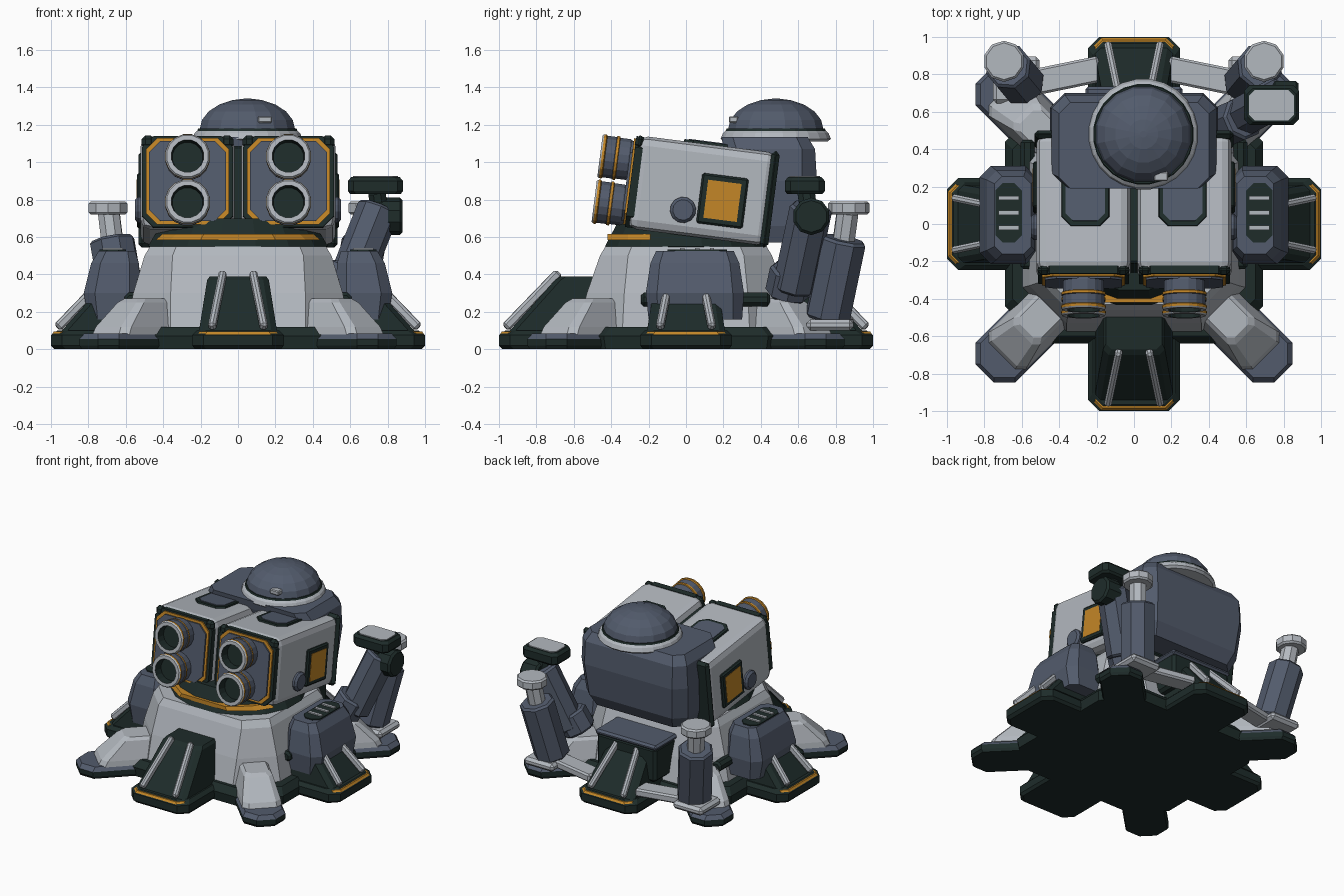
import bpy, bmesh
from math import radians, cos, sin, pi
from mathutils import Matrix, Vector

if "Cube" in bpy.data.objects:
    bpy.data.objects.remove(bpy.data.objects["Cube"])


def material(name, *rgb):
    m = bpy.data.materials.new(name)
    m.use_nodes = True
    m.diffuse_color = (*rgb, 1)
    m.node_tree.nodes["Principled BSDF"].inputs["Base Color"].default_value = (*rgb, 1)
    return m


LIGHT = material("light grey", 0.45, 0.48, 0.52)
SLATE = material("slate blue", 0.085, 0.105, 0.15)
DARK = material("dark green", 0.013, 0.025, 0.023)
ORANGE = material("orange", 0.55, 0.24, 0.02)
I = Matrix.Identity(4)


def finish(name, bm, mats, M=I):
    bm.transform(M)
    bmesh.ops.recalc_face_normals(bm, faces=bm.faces)
    me = bpy.data.meshes.new(name)
    bm.to_mesh(me)
    bm.free()
    for m in mats:
        me.materials.append(m)
    ob = bpy.data.objects.new(name, me)
    bpy.context.collection.objects.link(ob)
    return ob


def box(name, c, size, mat, bevel=0.0, M=I, seg=1):
    bm = bmesh.new()
    bmesh.ops.create_cube(bm, size=1, matrix=Matrix.Translation(c) @ Matrix.Diagonal((*size, 1)))
    if bevel:
        bmesh.ops.bevel(bm, geom=bm.edges[:], offset=bevel, segments=seg, affect='EDGES', profile=0.5)
    return finish(name, bm, [mat], M)


def rect(x0, x1, y0, y1, c):
    """Rectangle outline with cut corners."""
    return [(x0 + c, y0), (x1 - c, y0), (x1, y0 + c), (x1, y1 - c),
            (x1 - c, y1), (x0 + c, y1), (x0, y1 - c), (x0, y0 + c)]


def loft(name, levels, mat, M=I):
    """Skin through outlines stacked in z."""
    bm = bmesh.new()
    rings = [[bm.verts.new((x, y, z)) for x, y in pts] for z, pts in levels]
    n = len(rings[0])
    for a, b in zip(rings, rings[1:]):
        for i in range(n):
            j = (i + 1) % n
            bm.faces.new((a[i], a[j], b[j], b[i]))
    bm.faces.new(rings[0])
    bm.faces.new(rings[-1])
    return finish(name, bm, [mat], M)


def lathe(name, profile, mats, sides=16, M=I):
    """Spin (radius, height, material) points about z; ends are capped."""
    bm = bmesh.new()
    rings = [[bm.verts.new((r * cos(2 * pi * (i + .5) / sides), r * sin(2 * pi * (i + .5) / sides), h))
              for i in range(sides)] for r, h, _ in profile]
    for k, (a, b) in enumerate(zip(rings, rings[1:])):
        for i in range(sides):
            j = (i + 1) % sides
            bm.faces.new((a[i], a[j], b[j], b[i])).material_index = profile[k + 1][2]
    bm.faces.new(rings[0]).material_index = profile[0][2]
    bm.faces.new(rings[-1]).material_index = profile[-1][2]
    return finish(name, bm, mats, M)


def tube(name, a, b, r, mat, sides=8, M=I, bevel=0.015):
    a, b = Vector(a), Vector(b)
    L = (b - a).length
    T = Matrix.Translation(a) @ (b - a).to_track_quat('Z', 'Y').to_matrix().to_4x4()
    prof = [(r - bevel, 0, 0), (r, bevel, 0), (r, L - bevel, 0), (r - bevel, L, 0)]
    return lathe(name, prof, [mat], sides, M @ T)


def beam(name, a, b, w, h, mat, M=I):
    """Square bar between two points."""
    a, b = Vector(a), Vector(b)
    T = Matrix.Translation((a + b) / 2) @ (b - a).to_track_quat('Y', 'Z').to_matrix().to_4x4()
    return box(name, (0, 0, 0), (w, (b - a).length, h), mat, 0.012, M @ T)


# Ground plate and pedestal
loft("ground_plate", [(0, rect(-.68, .68, -.63, .63, .2)), (.07, rect(-.69, .69, -.64, .64, .2)),
                      (.12, rect(-.65, .65, -.6, .6, .2))], DARK)
loft("pedestal", [(.1, rect(-.6, .6, -.58, .58, .24)), (.3, rect(-.56, .56, -.53, .53, .2)),
                  (.5, rect(-.5, .5, -.46, .46, .15)), (.55, rect(-.47, .47, -.43, .43, .14))], LIGHT)

# Eight feet: four large dark ones and four diagonal ones
for k in range(4):
    R = Matrix.Rotation(k * pi / 2, 4, 'Z')
    loft("main_foot", [(0, rect(-.23, .23, -.98, -.4, .06)), (.02, rect(-.245, .245, -1, -.4, .06)),
                       (.075, rect(-.245, .245, -1, -.4, .06)), (.1, rect(-.22, .22, -.965, -.4, .06))], DARK, R)
    loft("foot_stripe", [(.08, rect(-.215, .215, -.995, -.88, .04)),
                         (.094, rect(-.205, .205, -.985, -.88, .04))], ORANGE, R)
    loft("foot_hood", [(.09, rect(-.21, .21, -.95, -.4, .03)), (.37, rect(-.165, .165, -.7, -.4, .03)),
                       (.39, rect(-.15, .15, -.67, -.4, .03))], DARK, R)
    for s in (1, -1):
        beam("hood_rail", (s * .14, -.965, .115), (s * .08, -.68, .41), .04, .05, LIGHT, R)
    D = Matrix.Rotation(k * pi / 2 + pi / 4, 4, 'Z')
    loft("corner_foot", [(0, rect(-.14, .14, -1.12, -.5, .08)), (.02, rect(-.15, .15, -1.13, -.5, .08)),
                         (.055, rect(-.15, .15, -1.13, -.5, .08))], DARK, D)
    loft("corner_foot_top", [(.055, rect(-.15, .15, -1.13, -.5, .08)),
                             (.085, rect(-.13, .13, -1.11, -.5, .08))], SLATE, D)
    loft("corner_hood", [(.08, rect(-.14, .14, -1, -.5, .04)), (.12, rect(-.135, .135, -.98, -.5, .04)),
                         (.25, rect(-.1, .1, -.84, -.5, .03)), (.27, rect(-.08, .08, -.81, -.5, .03))], LIGHT, D)

# Rear locker
box("rear_locker", (0, .58, .29), (.5, .3, .26), DARK, .02)
box("rear_locker_lid", (0, .58, .425), (.52, .31, .04), SLATE, .015)

# Turntable
lathe("turntable", [(.47, .54, 0), (.49, .55, 0), (.47, .585, 0), (.4, .7, 0)], [DARK], 16,
      Matrix.Diagonal((1, .9, 1, 1)))
orange_arc = [(-.44, -.19), (-.36, -.31), (-.2, -.42), (.2, -.42), (.36, -.31), (.44, -.19)]
loft("turntable_stripe", [(.585, orange_arc), (.615, [(x * .92, y) for x, y in orange_arc])], ORANGE)

# Side pods with vents, pivots, and rear canisters
for s in (1, -1):
    S = Matrix.Diagonal((s, 1, 1, 1))
    loft("side_pod", [(.16, rect(.5, .8, -.2, .3, .05)), (.3, rect(.52, .825, -.215, .31, .06)),
                      (.46, rect(.53, .785, -.19, .285, .05)), (.525, rect(.55, .745, -.16, .255, .04))], SLATE, S)
    loft("pod_vent", [(.52, rect(.6, .74, -.1, .22, .04)), (.533, rect(.6, .74, -.1, .22, .04))], DARK, S)
    for y in (-.02, .06, .14):
        box("vent_slat", (.67, y, .535), (.11, .022, .014), LIGHT, M=S)
    tube("pod_pivot", (.57, -.24, .265), (.57, .45, .265), .04, DARK, 8, S)

    beam("canister_bar", (.18, .83, .14), (.62, .74, .14), .14, .06, LIGHT, S)
    box("canister_mount", (.63, .77, .13), (.25, .25, .06), LIGHT, .02, S)
    tube("canister", (.6, .755, .16), (.675, .845, .59), .125, SLATE, 8, S)
    tube("canister_neck", (.67, .84, .56), (.692, .865, .74), .062, LIGHT, 8, S)
    tube("canister_cap", (.695, .87, .72), (.695, .87, .79), .11, LIGHT, 10, S, .012)

# Tilted twin weapon housings
TILT = Matrix.Translation((0, .083, .848)) @ Matrix.Rotation(radians(-7.3), 4, 'X')
FORWARD = Matrix.Rotation(pi / 2, 4, 'X')
box("housing_core", (0, .02, -.01), (.12, .68, .42), DARK, .01, TILT)
for s in (1, -1):
    H = TILT @ Matrix.Diagonal((s, 1, 1, 1))
    box("housing", (.27, .005, 0), (.5, .75, .5), LIGHT, .05, H, 2)
    box("housing_rear_band", (.27, .368, 0), (.525, .045, .52), DARK, .02, H)
    # Layered front plate
    F = H @ Matrix.Translation((.27, 0, 0)) @ FORWARD
    for name, w, h, y0, y1, mat in (("front_frame", .242, .245, .34, .382, DARK),
                                    ("front_trim", .222, .232, .38, .393, ORANGE),
                                    ("front_plate", .205, .215, .39, .405, SLATE)):
        loft(name, [(y0, rect(-w, w, -h, h, .06)), (y1, rect(-w, w, -h, h, .06))], mat, F)
    for x in (.06, .48):
        box("corner_clip", (x, -.36, .215), (.07, .05, .07), DARK, .02, H)
    # Launch barrels
    for z in (.115, -.13):
        lathe("barrel", [(.1, .39, 1), (.112, .41, 1), (.112, .465, 1), (.12, .468, 2), (.12, .482, 2),
                         (.114, .485, 1), (.114, .535, 1), (.122, .54, 2), (.12, .553, 2),
                         (.113, .562, 0), (.088, .562, 0), (.082, .5, 3)],
              [LIGHT, SLATE, ORANGE, DARK], 16, F @ Matrix.Translation((0, z, 0)))
    # Side hatch and hub
    box("hatch_frame", (.525, .118, -.04), (.03, .25, .27), DARK, .01, H)
    box("hatch", (.538, .118, -.04), (.009, .18, .205), ORANGE, 0, H)
    tube("side_hub", (.48, -.085, -.115), (.55, -.085, -.115), .07, SLATE, 12, H)
    # Top panel
    loft("top_panel_frame", [(.24, rect(.13, .39, -.13, .3, .05)), (.262, rect(.135, .385, -.125, .3, .05))], DARK, H)
    loft("top_panel", [(.26, rect(.155, .365, -.1, .3, .04)), (.266, rect(.155, .365, -.1, .3, .04))], SLATE, H)

# Rear hull and dome
loft("rear_hull", [(.57, rect(-.4, .4, .3, .62, .08)), (.66, rect(-.43, .43, .3, .67, .08)),
                   (.9, rect(-.45, .45, .25, .7, .08)), (1.07, rect(-.44, .44, .2, .69, .07)),
                   (1.135, rect(-.4, .4, .19, .65, .06))], SLATE)
DOME = Matrix.Translation((.05, .48, 0))
lathe("dome_ring", [(.28, 1.11, 0), (.297, 1.125, 0), (.285, 1.155, 0), (.27, 1.168, 0),
                    (.265, 1.18, 1)], [LIGHT, DARK], 24, DOME)
dome = [(.26 * cos(a), 1.175 + .165 * sin(a), 0) for a in (radians(d) for d in (0, 18, 36, 54, 72, 86))]
lathe("dome", dome, [SLATE], 16, DOME)
box("dome_lamp", (.145, .255, 1.228), (.075, .05, .035), LIGHT, .006)

# Sensor arm on the left rear
tube("arm_shoulder", (.52, .54, .29), (.59, .57, .43), .12, SLATE, 8)
tube("arm", (.58, .575, .32), (.755, .67, .76), .115, SLATE, 8)
tube("arm_joint", (.74, .67, .71), (.88, .67, .71), .1, DARK, 10)
tube("sensor_neck", (.76, .66, .72), (.74, .64, .85), .05, DARK, 8)
loft("sensor_head", [(.83, rect(.6, .87, .54, .73, .03)), (.845, rect(.588, .882, .53, .742, .03)),
                     (.9, rect(.588, .882, .53, .742, .03)), (.92, rect(.605, .865, .545, .725, .03))], DARK)
loft("sensor_plate", [(.918, rect(.615, .855, .553, .717, .03)),
                      (.926, rect(.615, .855, .553, .717, .03))], LIGHT)
